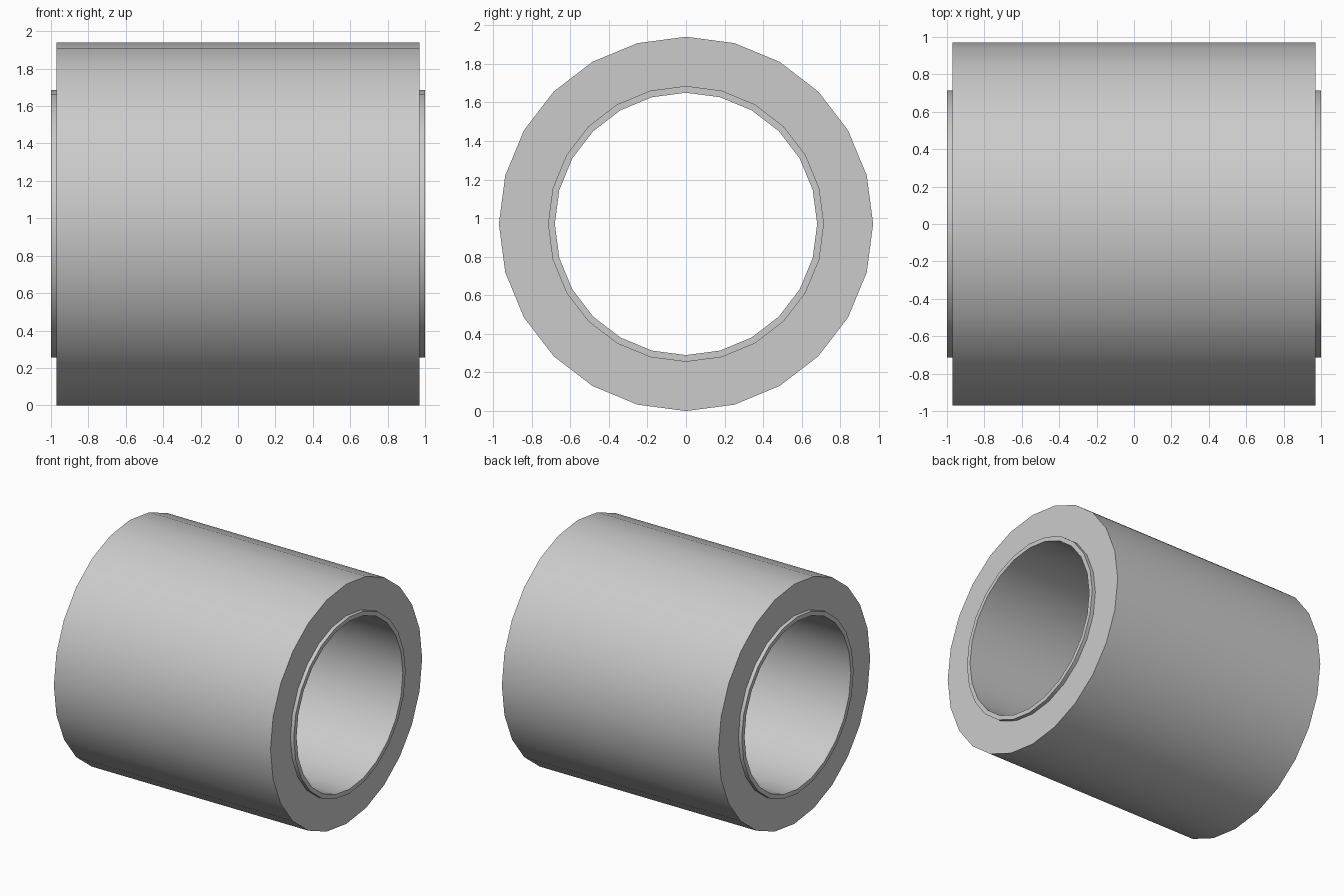
import bpy, bmesh
from math import radians, sin, cos, tau

if "Cube" in bpy.data.objects:
    bpy.data.objects.remove(bpy.data.objects["Cube"])

SIDES = 24
CENTRE_Z = 0.97


def tube(name, outer, inner, half_length):
    """Hollow tube along x, made by spinning a rectangular section."""
    bm = bmesh.new()
    section = [(-half_length, outer), (half_length, outer),
               (half_length, inner), (-half_length, inner)]
    rings = [[bm.verts.new((x, r * sin(tau * i / SIDES), r * cos(tau * i / SIDES)))
              for x, r in section] for i in range(SIDES)]
    for i in range(SIDES):
        a, b = rings[i], rings[(i + 1) % SIDES]
        for j in range(4):
            k = (j + 1) % 4
            bm.faces.new((a[j], a[k], b[k], b[j]))
    bmesh.ops.recalc_face_normals(bm, faces=bm.faces)
    mesh = bpy.data.meshes.new(name)
    bm.to_mesh(mesh)
    bm.free()
    obj = bpy.data.objects.new(name, mesh)
    obj.location.z = CENTRE_Z
    bpy.context.collection.objects.link(obj)
    bpy.ops.object.select_all(action='DESELECT')
    obj.select_set(True)
    bpy.context.view_layer.objects.active = obj
    bpy.ops.object.shade_smooth_by_angle(angle=radians(30))
    return obj


# Thick outer roll
tube("outer_roll", 0.97, 0.715, 0.97)
# Thin core sleeve, sticking out slightly at both ends
tube("core_sleeve", 0.715, 0.68, 1.0)
